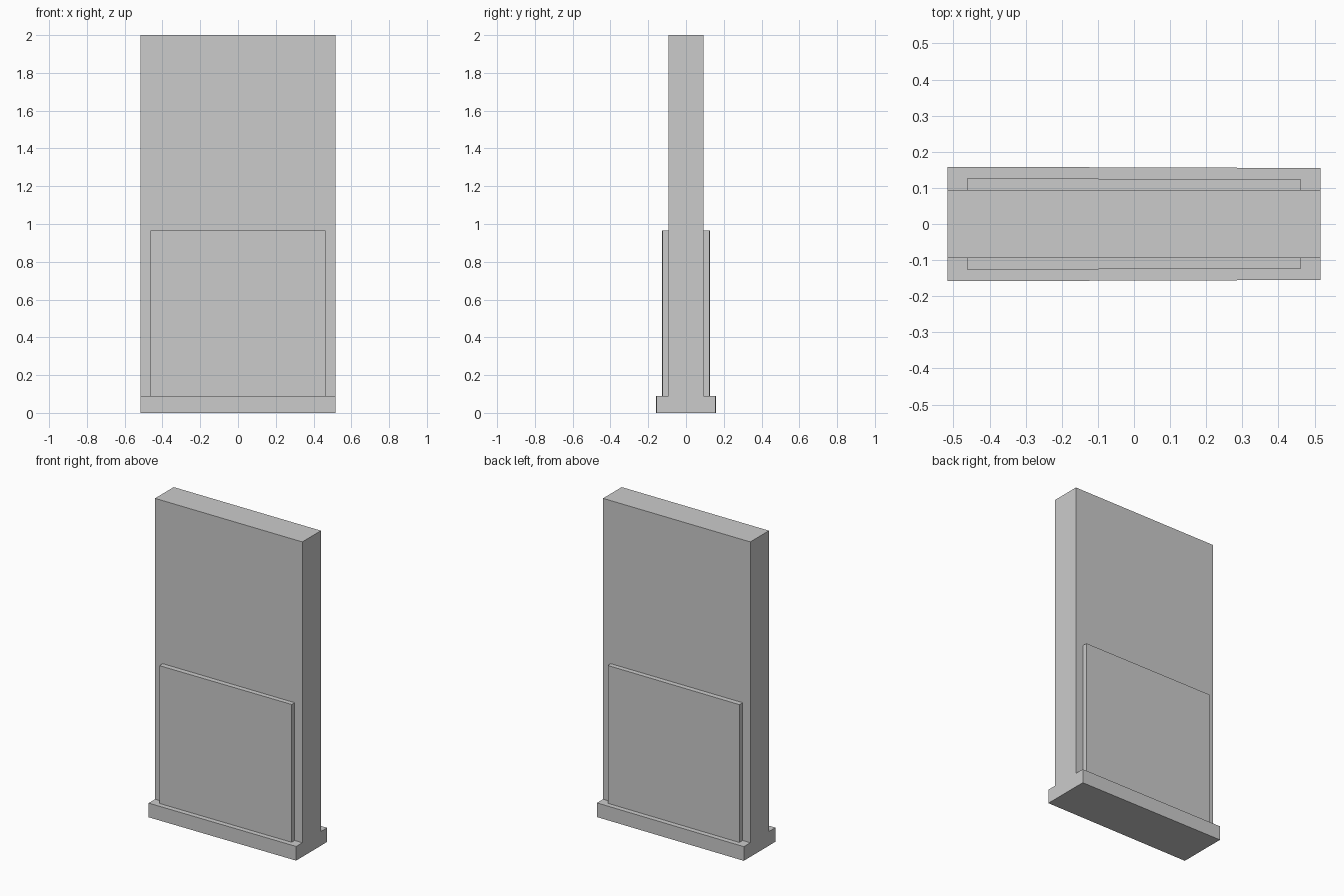
import bpy

if "Cube" in bpy.data.objects:
    bpy.data.objects.remove(bpy.data.objects["Cube"])

HALF_LEN, WALL_Y, BASE_Z = 0.517, 0.0935, 0.09


def add_mesh(name, verts, faces):
    mesh = bpy.data.meshes.new(name)
    mesh.from_pydata(verts, [], faces)
    mesh.update()
    obj = bpy.data.objects.new(name, mesh)
    bpy.context.collection.objects.link(obj)
    return obj


# Wall slab with flush skirting: inverted-T profile run along x, base tapers slightly
def profile(x, base_y):
    half = [(base_y, 0), (base_y, BASE_Z), (WALL_Y, BASE_Z), (WALL_Y, 2.0)]
    pts = half + [(-y, z) for y, z in reversed(half)]
    return [(x, y, z) for y, z in pts]


n = 8
verts = profile(-HALF_LEN, 0.1585) + profile(HALF_LEN, 0.155)
faces = [(i, i + n, (i + 1) % n + n, (i + 1) % n) for i in range(n)]
faces = [f[::-1] for f in faces]
faces += [tuple(range(n))[::-1], tuple(range(n, 2 * n))]
# end caps face outwards along -x and +x
add_mesh("wall_with_skirting", verts, faces)


# Raised lower panels, front and back, open where they meet the wall and skirting
def panel(name, side):
    px, top = 0.463, 0.965
    v = [(x, side * y, z)
         for x, outer in ((-px, 0.1265), (px, 0.1235))
         for y, z in ((WALL_Y, BASE_Z), (outer, BASE_Z), (outer, top), (WALL_Y, top))]
    f = [(1, 2, 6, 5), (2, 3, 7, 6), (0, 3, 2, 1), (4, 5, 6, 7)]
    if side < 0:
        f = [q[::-1] for q in f]
    add_mesh(name, v, f)


panel("back_panel", 1)
panel("front_panel", -1)

# Consistent outward normals on the closed wall
import bmesh
wall = bpy.data.objects["wall_with_skirting"].data
bm = bmesh.new()
bm.from_mesh(wall)
bmesh.ops.recalc_face_normals(bm, faces=bm.faces)
bm.to_mesh(wall)
bm.free()
